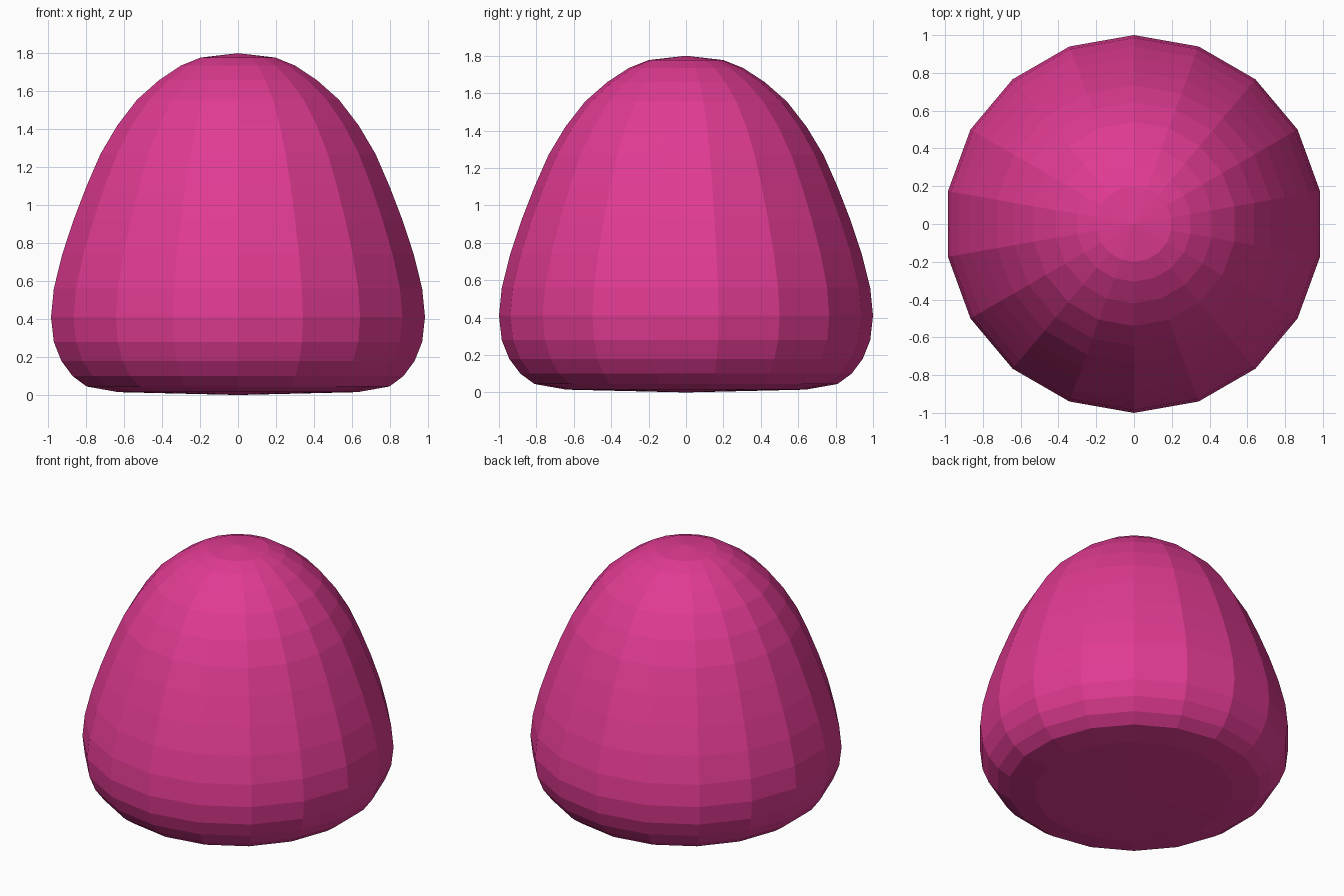
import bpy, bmesh
from math import sin, cos, tau

if "Cube" in bpy.data.objects:
    bpy.data.objects.remove(bpy.data.objects["Cube"])

SIDES = 18

# Outline from the base rim up to the crown: (radius, height)
PROFILE = [
    (0.64, 0.015), (0.81, 0.045), (0.885, 0.10), (0.945, 0.18), (0.985, 0.28),
    (1.0, 0.41), (0.985, 0.56), (0.94, 0.74), (0.88, 0.92), (0.81, 1.10),
    (0.735, 1.27), (0.645, 1.42), (0.54, 1.555), (0.42, 1.66), (0.305, 1.735),
    (0.20, 1.777),
]

bm = bmesh.new()

# Rings, with one corner pointing along +y
rings = [[bm.verts.new((r * sin(tau * i / SIDES), r * cos(tau * i / SIDES), z))
          for i in range(SIDES)] for r, z in PROFILE]
base = bm.verts.new((0, 0, 0))
crown = bm.verts.new((0, 0, 1.8))

# Side panels and the shallow end fans
for i in range(SIDES):
    j = (i + 1) % SIDES
    for low, high in zip(rings, rings[1:]):
        bm.faces.new((low[i], low[j], high[j], high[i]))
    bm.faces.new((base, rings[0][j], rings[0][i]))
    bm.faces.new((crown, rings[-1][i], rings[-1][j]))
bmesh.ops.recalc_face_normals(bm, faces=bm.faces)

mesh = bpy.data.meshes.new("gumdrop_body")
bm.to_mesh(mesh)
bm.free()
body = bpy.data.objects.new("gumdrop_body", mesh)
bpy.context.collection.objects.link(body)

# Pink candy colour
pink = bpy.data.materials.new("pink")
pink.diffuse_color = (0.75, 0.043, 0.29, 1)
pink.use_nodes = True
pink.node_tree.nodes["Principled BSDF"].inputs["Base Color"].default_value = pink.diffuse_color
mesh.materials.append(pink)
